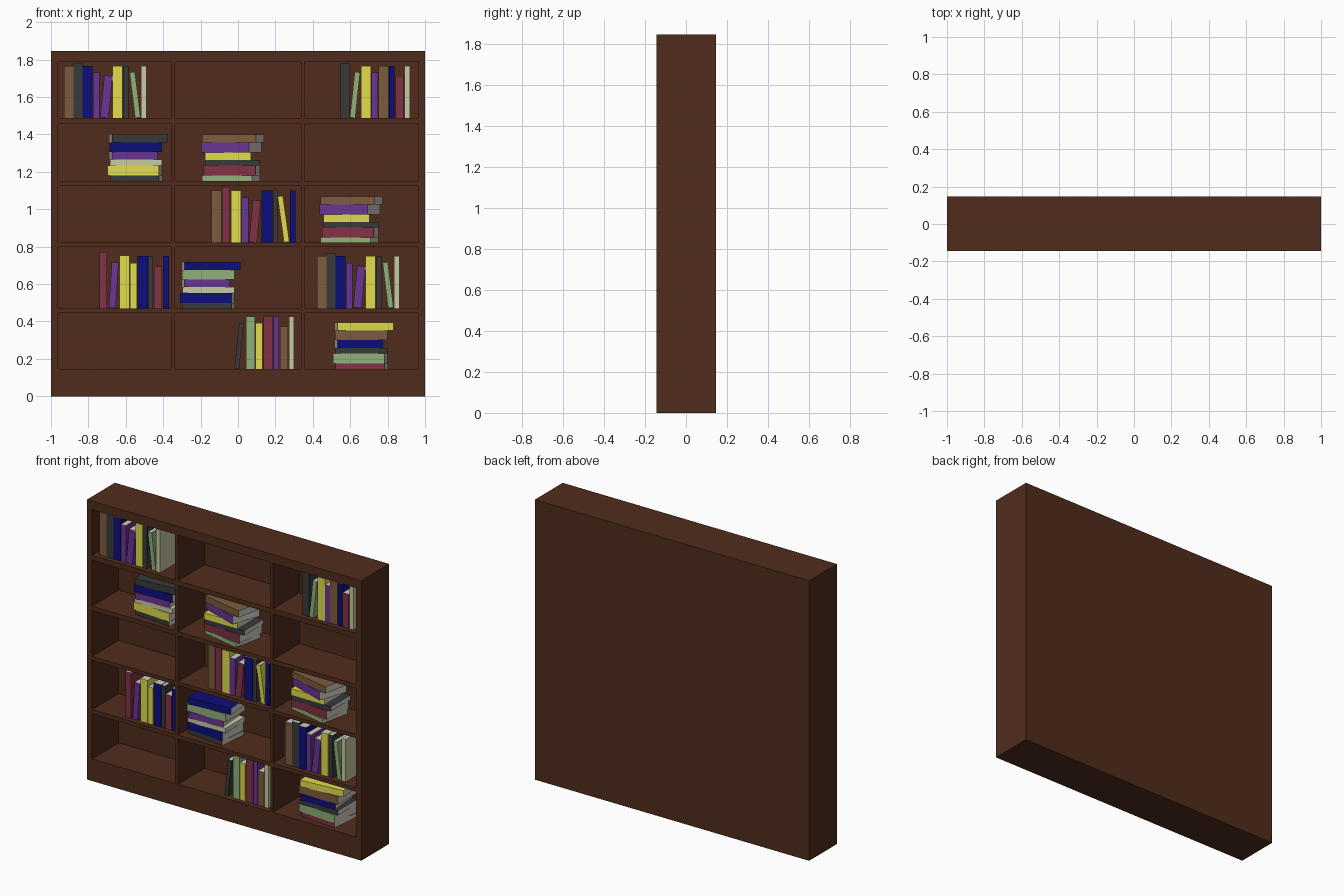
import bpy, bmesh, math
from mathutils import Matrix, Vector

if "Cube" in bpy.data.objects:
    bpy.data.objects.remove(bpy.data.objects["Cube"])

FRONT, BACK, TOP = -0.144, 0.146, 1.845
DEPTH = 0.20  # spine to fore-edge of every book


def material(name, rgb):
    m = bpy.data.materials.new(name)
    lin = [((c / 255 + 0.055) / 1.055) ** 2.4 if c > 10 else c / 255 / 12.92 for c in rgb]
    m.diffuse_color = (*lin, 1)
    m.use_nodes = True
    m.node_tree.nodes["Principled BSDF"].inputs["Base Color"].default_value = m.diffuse_color
    return m


MATS = {n: material(n, c) for n, c in {
    "wood": (80, 44, 28), "pages": (208, 206, 194), "brown": (124, 92, 62),
    "dark": (56, 58, 58), "navy": (12, 14, 122), "purple": (106, 53, 148),
    "yellow": (224, 220, 76), "maroon": (130, 50, 70), "green": (144, 177, 121),
    "cream": (202, 202, 166)}.items()}


def finish(bm, name, mats):
    me = bpy.data.meshes.new(name)
    bm.to_mesh(me)
    bm.free()
    for m in mats:
        me.materials.append(MATS[m])
    ob = bpy.data.objects.new(name, me)
    bpy.context.collection.objects.link(ob)
    return ob


def book(name, color, size, thick_axis, matrix):
    """Box with coloured spine and covers, pale pages on the other sides."""
    bm = bmesh.new()
    bmesh.ops.create_cube(bm, size=1, matrix=Matrix.Diagonal((*size, 1)))
    bm.normal_update()
    for f in bm.faces:
        cover = f.normal.y < -0.5 or abs(f.normal[thick_axis]) > 0.5
        f.material_index = 0 if cover else 1
    finish(bm, name, [color, "pages"]).matrix_world = matrix


# Bookcase: solid block, cut into a grid, compartments pushed inward
COLS = [(-0.963, -0.358), (-0.337, 0.337), (0.355, 0.963)]
ROWS = [(0.146, 0.444), (0.470, 0.797), (0.821, 1.123), (1.152, 1.455), (1.487, 1.788)]
bm = bmesh.new()
bmesh.ops.create_cube(bm, size=1, matrix=Matrix.Translation((0, (FRONT + BACK) / 2, TOP / 2))
                      @ Matrix.Diagonal((2, BACK - FRONT, TOP, 1)))
for axis, spans in ((0, COLS), (2, ROWS)):
    for v in (v for s in spans for v in s):
        co, no = Vector(), Vector()
        co[axis], no[axis] = v, 1
        bmesh.ops.bisect_plane(bm, geom=bm.verts[:] + bm.edges[:] + bm.faces[:],
                               plane_co=co, plane_no=no)
bm.normal_update()
cells = []
for f in bm.faces:
    c = f.calc_center_median()
    if (f.normal.y < -0.5 and any(a < c.x < b for a, b in COLS)
            and any(a < c.z < b for a, b in ROWS)):
        cells.append(f)
bmesh.ops.inset_individual(bm, faces=cells, thickness=0, depth=-0.277)
finish(bm, "bookcase", ["wood"])


def standing(name, x, z, books):
    """Upright books: colour, left, width, height, sideways lean (hundredths)."""
    for i, (color, left, w, h, *lean) in enumerate(books):
        d = lean[0] if lean else 0
        a = math.atan2(d, h)
        cx = x + (left + w / 2 + d / 2) / 100
        cz = z + (h / 2 + abs(math.sin(a)) * w / 2) / 100
        m = Matrix.Translation((cx, -0.012, cz)) @ Matrix.Rotation(a, 4, 'Y')
        book(f"{name}_{i + 1}", color, (w / 100, DEPTH, h / 100), 0, m)


def stack(name, x, z, colors, layers):
    """Lying books: thickness, spine left and right, visible page end (+ right, - left)."""
    for i, (color, (t, x0, x1, end)) in enumerate(zip(colors.split(), layers)):
        a = -math.asin(end / 100 / DEPTH)
        length = (x1 - x0) / 100 / math.cos(a)
        cx = x + (x0 + x1 + end) / 200
        m = Matrix.Translation((cx, -0.002, z + t / 200)) @ Matrix.Rotation(a, 4, 'Z')
        book(f"{name}_{i + 1}", color, (length, DEPTH, t / 100), 2, m)
        z += t / 100


# Upright rows of books
SET_A = [("brown", 0, 5, 28), ("dark", 5, 4.9, 29.5), ("navy", 9.9, 5.3, 28),
         ("purple", 15.5, 3.5, 24.3), ("purple", 19.3, 4.5, 22.5, 2.2),
         ("yellow", 26, 5.3, 28), ("dark", 31.8, 2.7, 28),
         ("green", 38, 2.9, 24.5, -3), ("cream", 41.2, 2.9, 28)]
standing("top_left_book", -0.93, 1.487, SET_A)
standing("lower_right_book", 0.4225, 0.47, SET_A)
standing("top_right_book", 0.548, 1.487, [
    ("dark", 0, 4.9, 29.5), ("green", 5, 2.9, 24.5, 2.6), ("yellow", 11, 5.3, 28),
    ("purple", 16.6, 3.5, 24.3), ("brown", 20.3, 5.3, 28), ("navy", 26, 2.9, 28),
    ("maroon", 29.4, 4.3, 22.5), ("cream", 34.2, 2.9, 28)])
standing("middle_book", -0.142, 0.821, [
    ("brown", 0, 5.3, 28), ("maroon", 5.6, 4.4, 29.8), ("yellow", 10.4, 5.3, 28),
    ("purple", 16, 3.7, 24.3), ("maroon", 20, 4.3, 22.5, 2.1), ("navy", 26.7, 5.9, 28),
    ("dark", 32.9, 2.5, 28), ("yellow", 38.8, 2.9, 24.8, -3.5), ("navy", 42, 2.9, 28)])
standing("lower_left_book", -0.741, 0.47, [
    ("maroon", 0, 4, 30), ("purple", 5, 3.7, 24.5, 1.6), ("yellow", 10.7, 5.3, 28.2),
    ("yellow", 16.3, 3.7, 24.3), ("navy", 20.3, 5.6, 28), ("dark", 26.2, 2.5, 28),
    ("maroon", 29.1, 4.3, 22.7), ("navy", 34, 3.2, 28)])
standing("bottom_book", -0.019, 0.146, [
    ("dark", 0, 2.5, 24.3, 2.5), ("green", 6.1, 4.9, 28), ("yellow", 11.2, 3.8, 24.5),
    ("maroon", 15.5, 5.1, 28), ("purple", 20.9, 2.9, 28), ("brown", 24.3, 4.3, 22.7),
    ("cream", 29.1, 2.7, 28)])

# Piles of books lying flat
PILE_1 = [(2.9, 0, 26.2, 1.9), (5.4, -1.3, 26.2, 1.6), (3, 0, 27.8, 0),
          (4.1, 1.1, 25.4, -1.6), (5.2, -0.3, 27.8, 0), (4.3, 1.1, 31, -1.6)]
PILE_2 = [(2.7, 0, 26.7, 4.3), (5.4, 0.8, 28.6, 2.4), (3, 1.6, 31, 0),
          (4.1, 1.6, 26.2, 0), (5.2, -0.5, 25.1, 6.7), (4.3, 0, 28.9, 4.3)]
stack("upper_left_pile", -0.684, 1.152, "dark yellow cream purple navy dark", PILE_1)
stack("lower_middle_pile", -0.297, 0.47, "dark navy cream purple green navy", PILE_1)
stack("bottom_right_pile", 0.521, 0.146, "maroon green dark navy brown yellow", PILE_1)
for pile, px, pz in (("upper_middle_pile", -0.1925, 1.152), ("middle_right_pile", 0.441, 0.821)):
    stack(pile, px, pz, "green maroon dark yellow purple brown", PILE_2)
